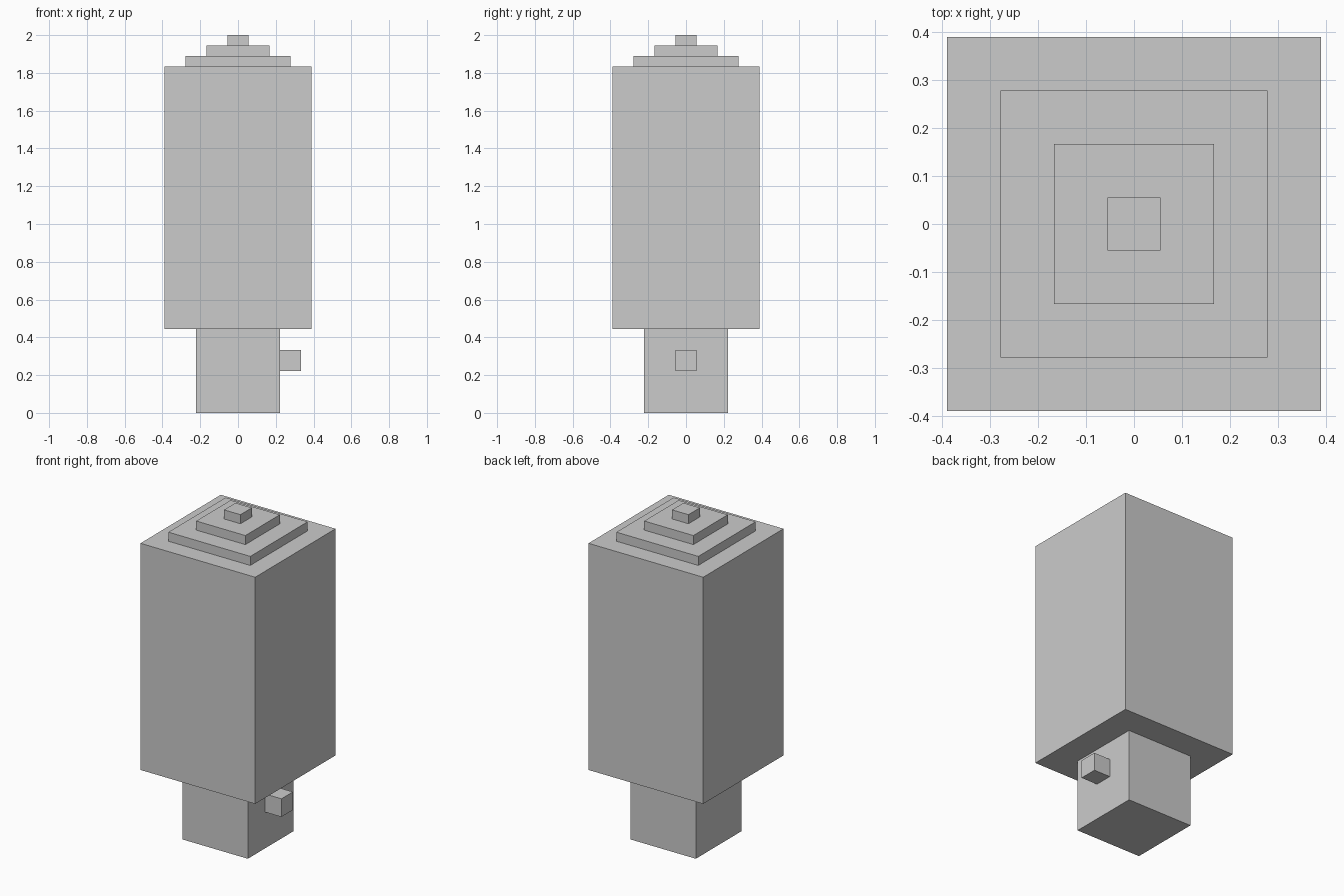
import bpy

if "Cube" in bpy.data.objects:
    bpy.data.objects.remove(bpy.data.objects["Cube"])

U = 1 / 18  # the model sits on a regular block grid, 36 units tall


def box(name, width, depth, z0, z1, x=0):
    """Axis-aligned box, all sizes in grid units."""
    bpy.ops.mesh.primitive_cube_add(size=1, location=(x * U, 0, (z0 + z1) / 2 * U))
    ob = bpy.context.object
    ob.name = name
    ob.scale = (width * U, depth * U, (z1 - z0) * U)
    bpy.ops.object.transform_apply(location=False, rotation=False, scale=True)
    return ob


# Narrow trunk and the tall block above it
box("base", 8, 8, 0, 8)
box("body", 14, 14, 8, 33)

# Stepped cap, each tier one unit high
for i, width in enumerate((10, 6, 2)):
    box(f"cap_tier_{i + 1}", width, width, 33 + i, 34 + i)

# Small knob on the right side of the base
box("side_knob", 2, 2, 4, 6, x=5)
